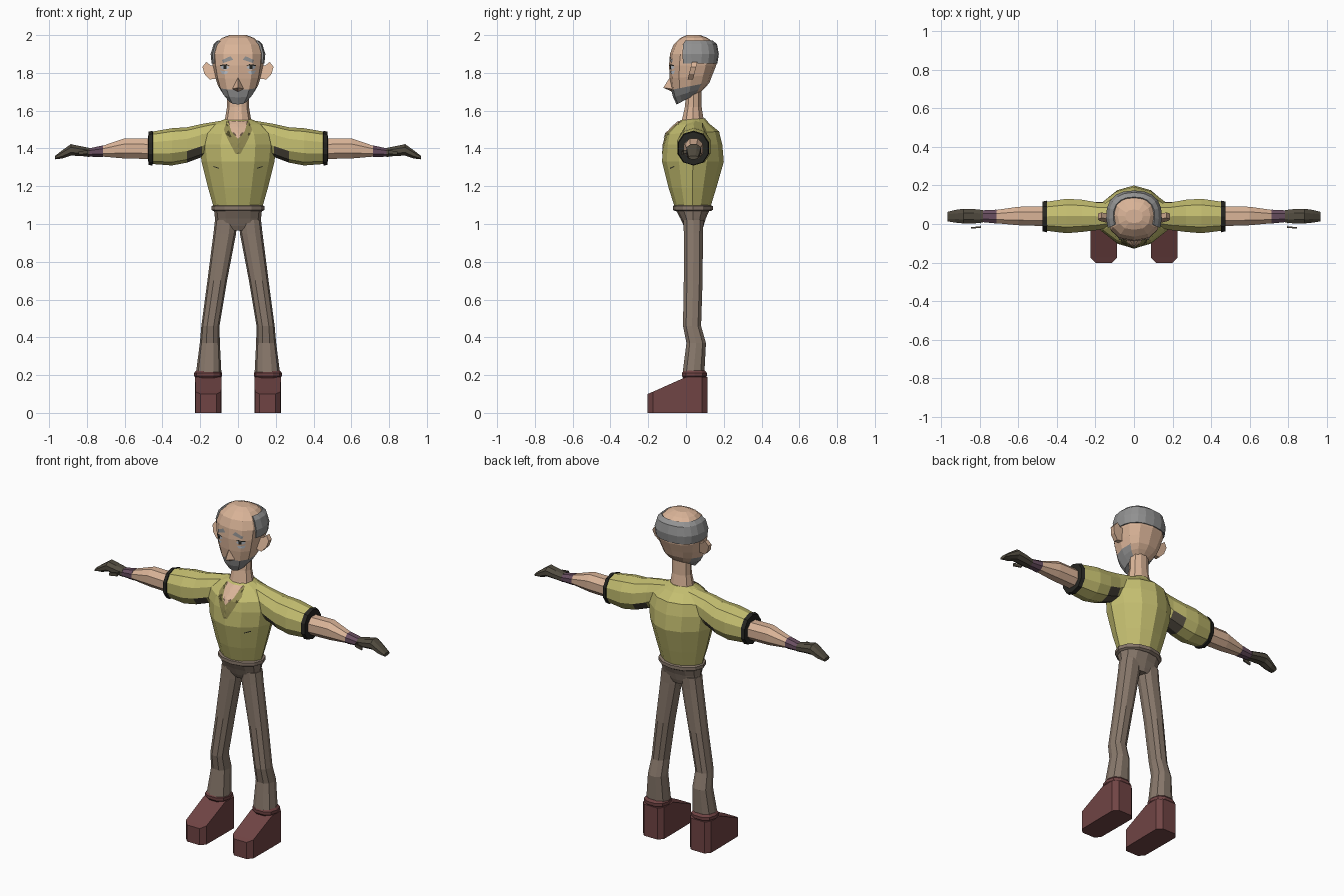
import bpy, bmesh, math
from mathutils import Vector
from mathutils.bvhtree import BVHTree

if "Cube" in bpy.data.objects:
    bpy.data.objects.remove(bpy.data.objects["Cube"])

def lin(c):
    c /= 255
    return c / 12.92 if c <= 0.04045 else ((c + 0.055) / 1.055) ** 2.4

def mat(name, *rgb):
    m = bpy.data.materials.new(name)
    m.diffuse_color = (*[lin(c) for c in rgb], 1)
    m.use_nodes = True
    m.node_tree.nodes["Principled BSDF"].inputs["Base Color"].default_value = m.diffuse_color
    return m

SKIN = mat("skin", 218, 180, 152)
GRAY = mat("gray_hair", 146, 146, 146)
SHIRT = mat("yellow_green_cloth", 196, 190, 112)
OLIVE = mat("dark_olive", 146, 138, 82)
BLACK = mat("black", 38, 38, 34)
PANTS = mat("brown_cloth", 136, 120, 107)
MAROON = mat("maroon_leather", 112, 68, 68)
PURPLE = mat("purple_cloth", 104, 78, 96)
GLOVE = mat("dark_glove", 82, 76, 64)
PALE = mat("pale_gray", 190, 196, 204)

def finish(name, bm, mats, mirror=False, rule=None):
    bmesh.ops.recalc_face_normals(bm, faces=bm.faces[:])
    if rule:
        for f in bm.faces:
            f.material_index = rule(f.calc_center_median())
    me = bpy.data.meshes.new(name)
    bm.to_mesh(me)
    bm.free()
    for m in mats:
        me.materials.append(m)
    ob = bpy.data.objects.new(name, me)
    bpy.context.collection.objects.link(ob)
    if mirror:
        ob.modifiers.new("mirror", 'MIRROR').use_mirror_merge = False
    return ob

def loft(name, rings, mats, mirror=False, rule=None):
    """Skin a list of equal-length closed rings and cap both ends."""
    bm = bmesh.new()
    vs = [[bm.verts.new(p) for p in r] for r in rings]
    n = len(vs[0])
    for a, b in zip(vs, vs[1:]):
        for i in range(n):
            j = (i + 1) % n
            bm.faces.new((a[i], a[j], b[j], b[i]))
    bm.faces.new(vs[0])
    bm.faces.new(vs[-1])
    return finish(name, bm, mats, mirror, rule)

def oval(n, power=2.0, start=0.0):
    """Unit superellipse points."""
    pts = []
    for i in range(n):
        a = start + 2 * math.pi * i / n
        c, s = math.cos(a), math.sin(a)
        pts.append((math.copysign(abs(c) ** (2 / power), c),
                    math.copysign(abs(s) ** (2 / power), s)))
    return pts

def level(zf, zb, yf, yb, rx, xc=0, n=12, power=2.0):
    """Ring around z, with its own front and back height."""
    return [(xc + rx * c, (yf + yb) / 2 + (yb - yf) / 2 * s,
             (zf + zb) / 2 + (zb - zf) / 2 * s) for c, s in oval(n, power)]

def across(x, z0, z1, y0, y1, n=10):
    """Ring around x, for arms."""
    return [(x, (y0 + y1) / 2 + (y1 - y0) / 2 * c, (z0 + z1) / 2 + (z1 - z0) / 2 * s)
            for c, s in oval(n, 2.2, math.pi / n)]

def decal(name, outline, target, m, lift=0.004, mirror=False):
    """Thin patch drawn in x-z and laid on the front of the target."""
    t = bmesh.new()
    t.from_mesh(target.data)
    tree = BVHTree.FromBMesh(t)
    bm = bmesh.new()
    bm.faces.new([bm.verts.new((x, 0, z)) for x, z in outline])
    bmesh.ops.triangulate(bm, faces=bm.faces[:])
    bmesh.ops.subdivide_edges(bm, edges=bm.edges[:], cuts=5, use_grid_fill=True)
    bmesh.ops.triangulate(bm, faces=bm.faces[:])
    for v in bm.verts:
        hit = tree.ray_cast(Vector((v.co.x, -1, v.co.z)), Vector((0, 1, 0)))[0]
        v.co.y = (hit.y if hit else 0) - lift
    t.free()
    ob = finish(name, bm, [m], mirror)
    if sum(f.normal.y for f in ob.data.polygons) > 0:
        ob.data.flip_normals()
    return ob

# Head with gray beard on the jaw
head = loft("head", [level(*r, power=2.4) for r in (
    (1.633, 1.70, -.05, .08, .052), (1.67, 1.725, -.068, .105, .085),
    (1.71, 1.75, -.078, .125, .105), (1.77, 1.79, -.086, .14, .122),
    (1.84, 1.84, -.09, .16, .134), (1.90, 1.90, -.085, .168, .138),
    (1.95, 1.95, -.066, .158, .122), (1.985, 1.985, -.03, .115, .085),
    (2.0, 2.0, .005, .075, .045))], [SKIN, GRAY],
    rule=lambda c: int(c.z < 1.725 and c.y < .05))

# Hair band around the sides and back
band = []
for i in range(13):
    a = math.radians(-22 + 224 * i / 12)
    c, s = [math.copysign(abs(f(a)) ** (2 / 2.4), f(a)) for f in (math.cos, math.sin)]
    band.append([(rx * c, .04 + ry * s, z) for rx, ry, z in (
        (.11, .10, 1.855), (.140, .126, 1.85), (.145, .134, 1.90),
        (.129, .124, 1.952), (.108, .10, 1.972), (.09, .085, 1.955))])
loft("hair_band", band, [GRAY])

# Nose and ears
bm = bmesh.new()
nv = [bm.verts.new(p) for p in ((0, -.08, 1.785), (-.03, -.074, 1.715), (0, -.074, 1.70),
                                (.03, -.074, 1.715), (0, -.12, 1.722))]
for i in range(4):
    bm.faces.new((nv[i], nv[(i + 1) % 4], nv[4]))
finish("nose", bm, [SKIN])
ear = ((.115, 1.835), (.145, 1.84), (.168, 1.858), (.188, 1.832), (.178, 1.795), (.15, 1.765), (.115, 1.77))
loft("ear", [[(x, y + .25 * (z - 1.81), z) for x, z in ear] for y in (.02, .048)], [SKIN], True)

# Face details
decal("eyebrow", ((.025, 1.87), (.04, 1.888), (.085, 1.868), (.08, 1.852)), head, GRAY, mirror=True)
decal("under_eye", ((.05, 1.808), (.095, 1.812), (.085, 1.795), (.06, 1.795)), head, PALE, mirror=True)
decal("eye", ((.045, 1.828), (.06, 1.84), (.085, 1.84), (.095, 1.828), (.08, 1.819), (.06, 1.819)),
      head, PALE, mirror=True)
decal("pupil", ((.062, 1.838), (.078, 1.838), (.078, 1.821), (.062, 1.821)), head, BLACK, .007, True)
decal("eyelid", ((.042, 1.836), (.06, 1.846), (.095, 1.842), (.095, 1.837), (.06, 1.839)),
      head, BLACK, .006, True)

# Neck
loft("neck", [level(z, z, yf, yb, rx, n=10) for z, yf, yb, rx in (
    (1.50, -.04, .11, .085), (1.56, -.022, .095, .068), (1.62, -.008, .085, .058),
    (1.72, .0, .085, .058))], [SKIN])

# Shirt body
shirt = loft("shirt_body", [level(z, zb, yf, yb, rx, power=1.75) for z, zb, yf, yb, rx in (
    (1.085, 1.085, -.058, .128, .128), (1.19, 1.19, -.092, .16, .158),
    (1.33, 1.33, -.127, .2, .193), (1.42, 1.42, -.12, .192, .203),
    (1.475, 1.49, -.108, .175, .188), (1.525, 1.53, -.06, .125, .135),
    (1.55, 1.56, -.028, .10, .07))], [SHIRT])
decal("collar_flap", ((-.06, 1.543), (-.075, 1.50), (-.05, 1.44), (-.012, 1.37), (.012, 1.37),
                      (.05, 1.44), (.075, 1.50), (.06, 1.543)), shirt, OLIVE)
decal("open_neck", ((-.052, 1.545), (-.035, 1.49), (0, 1.45), (.035, 1.49), (.052, 1.545)),
      shirt, SKIN, .008)
decal("pocket_mark", ((.10, 1.297), (.13, 1.307), (.13, 1.302), (.10, 1.292)), shirt, BLACK, mirror=True)

# Sleeves with dark underarm, and arm bands
loft("sleeve", [across(*r) for r in (
    (.07, 1.43, 1.55, -.01, .11), (.19, 1.355, 1.53, -.035, .115), (.27, 1.325, 1.512, -.045, .13),
    (.35, 1.31, 1.507, -.052, .135), (.46, 1.318, 1.488, -.038, .118))], [SHIRT, GLOVE], True,
    rule=lambda c: int(c.x < .27 and c.z < 1.415))
loft("arm_band", [across(*r) for r in (
    (.45, 1.33, 1.48, -.03, .11), (.452, 1.31, 1.494, -.047, .125), (.474, 1.312, 1.488, -.042, .12),
    (.476, 1.345, 1.455, -.01, .09))], [BLACK], True)

# Forearm, wrist band, glove and thumb
loft("forearm", [across(*r, n=8) for r in (
    (.45, 1.34, 1.455, -.015, .095), (.60, 1.343, 1.457, -.01, .093), (.72, 1.355, 1.415, .002, .075))],
    [SKIN], True)
loft("wrist_band", [across(*r, n=8) for r in (
    (.715, 1.352, 1.418, .0, .077), (.79, 1.355, 1.402, .008, .073))], [PURPLE], True)
loft("glove", [across(*r, n=8) for r in (
    (.785, 1.353, 1.404, .005, .075), (.83, 1.358, 1.413, .0, .08), (.885, 1.36, 1.425, .0, .082),
    (.93, 1.345, 1.392, .005, .075), (.968, 1.342, 1.362, .012, .065))], [GLOVE], True)
loft("thumb", [[(x, y + .004 * a, z + .009 * b) for a, b in ((-1, -1), (1, -1), (1, 1), (-1, 1))]
               for x, y, z in ((.80, .02, 1.385), (.795, -.016, 1.382), (.845, -.02, 1.375))],
     [GLOVE], True)

# Belt, hips and trouser legs
loft("belt", [level(z, z, -.07 + d, .142 - d, .141 - d, power=2.0) for z, d in (
    (1.068, .012), (1.075, 0), (1.095, 0), (1.1, .015))], [PANTS])
loft("hips", [level(z, z, yf, yb, rx, power=2.2) for z, yf, yb, rx in (
    (.965, .0, .085, .05), (.99, -.012, .093, .118), (1.03, -.03, .105, .122),
    (1.085, -.06, .13, .128))], [PANTS])
loft("trouser_leg", [level(z, z, yf, yb, (x1 - x0) / 2, (x0 + x1) / 2, 10, 2.3)
                     for z, yf, yb, x0, x1 in (
    (1.02, -.015, .095, .005, .122), (.95, -.014, .092, .01, .13), (.70, -.014, .09, .058, .162),
    (.46, -.018, .082, .098, .194), (.37, .0, .108, .096, .202), (.215, -.02, .1, .088, .222))],
    [PANTS], True)

# Boots
loft("boot_cuff", [level(z, z, -.025 + d, .113 - d, .074 - d, .158, 10, 2.4) for z, d in (
    (.18, .012), (.195, 0), (.212, 0), (.225, .012))], [MAROON], True)
loft("boot", [[(.157 - w, y, 0), (.157 + w, y, 0), (.157 + w, y, h), (.157 - w, y, h)]
              for y, w, h in ((-.203, .042, .1), (-.175, .068, .112), (0, .07, .19),
                              (.085, .07, .19), (.113, .045, .19))], [MAROON], True)
